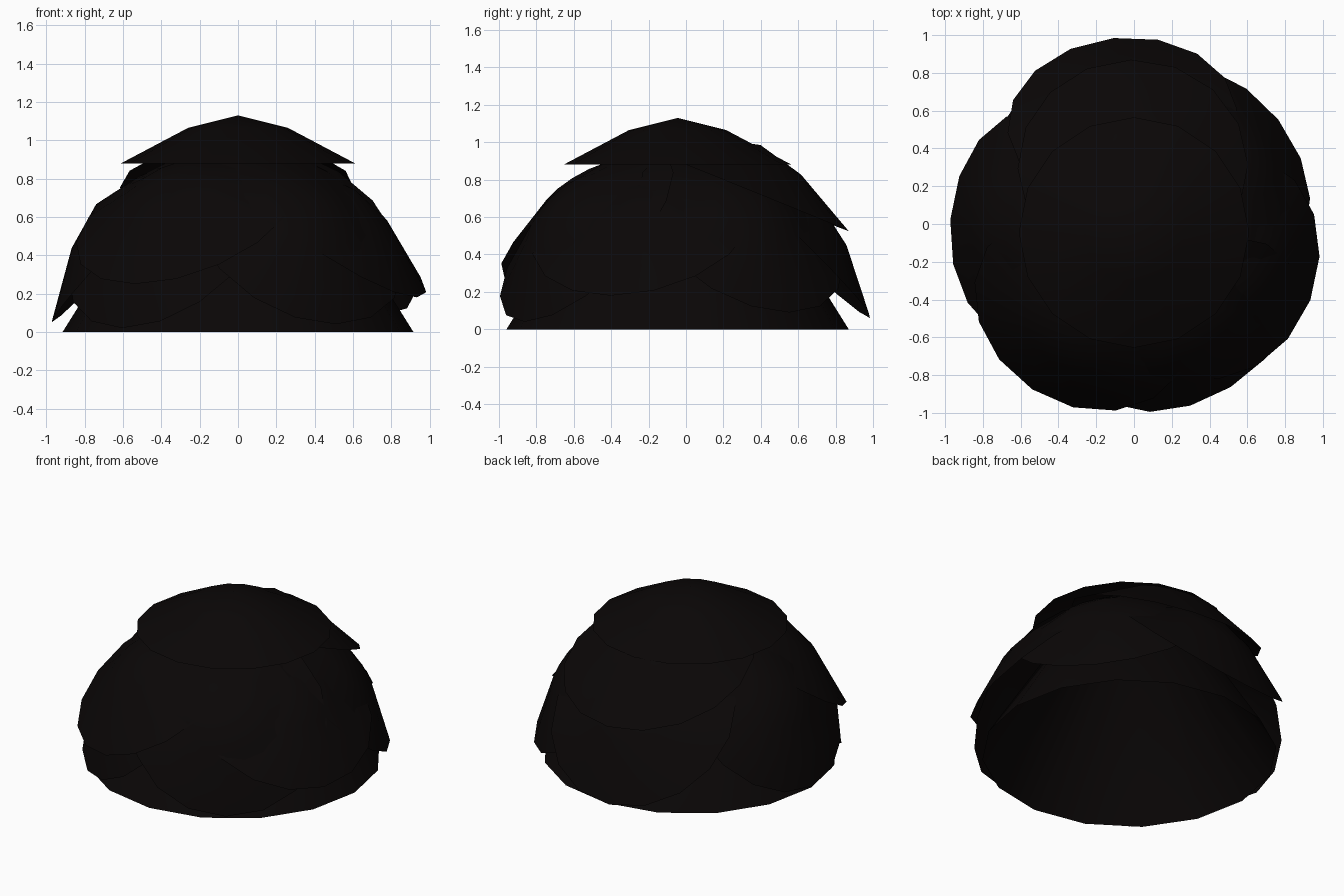
import bpy, bmesh
from math import radians, cos, sin, pi
from mathutils import Matrix, Vector

if "Cube" in bpy.data.objects:
    bpy.data.objects.remove(bpy.data.objects["Cube"])

SIDES = 16
CENTRE_Y = -0.045

mat = bpy.data.materials.new("dark_shell")
mat.diffuse_color = (0.003, 0.002, 0.002, 1)
mat.use_nodes = True
mat.node_tree.nodes["Principled BSDF"].inputs["Base Color"].default_value = mat.diffuse_color


def cap(name, profile, matrix):
    """Open shallow cap: apex plus rings of (radius, height), smooth shaded."""
    bm = bmesh.new()
    apex = bm.verts.new((0, 0, profile[0][1]))
    rings = [[bm.verts.new((r * cos(2 * pi * i / SIDES), r * sin(2 * pi * i / SIDES), z))
              for i in range(SIDES)] for r, z in profile[1:]]
    for i in range(SIDES):
        j = (i + 1) % SIDES
        bm.faces.new((apex, rings[0][i], rings[0][j]))
        for a, b in zip(rings, rings[1:]):
            bm.faces.new((a[i], b[i], b[j], a[j]))
    for f in bm.faces:
        f.smooth = True
    bm.transform(matrix)
    mesh = bpy.data.meshes.new(name)
    bm.to_mesh(mesh)
    bm.free()
    mesh.materials.append(mat)
    obj = bpy.data.objects.new(name, mesh)
    bpy.context.collection.objects.link(obj)
    return obj


PLATE = [(0, 0), (0.26, -0.065), (0.61, -0.25)]


def plate(name, azimuth, tilt, tip_radius, tip_z):
    """Plate leaning outwards at an azimuth, placed by its lowest rim point."""
    t = radians(tilt)
    apex = Vector((tip_radius - 0.61 * cos(t) + 0.25 * sin(t), 0,
                   tip_z + 0.61 * sin(t) + 0.25 * cos(t)))
    m = (Matrix.Translation((0, CENTRE_Y, 0)) @ Matrix.Rotation(radians(azimuth), 4, 'Z')
         @ Matrix.Translation(apex) @ Matrix.Rotation(t, 4, 'Y'))
    cap(name, PLATE, m)


# Inner dome, open underneath
cap("inner_dome", [(0, 1.1), (0.39, 0.84), (0.915, 0)], Matrix.Translation((0, CENTRE_Y, 0)))

# Top plate
plate("top_plate", 0, 0, 0.61, 0.88)

# Upper overlapping plates
plate("upper_back_plate", 91, 22, 0.915, 0.525)
plate("upper_front_plate", -123, 35, 0.99, 0.25)
plate("upper_right_plate", -21, 36, 1.0, 0.18)

# Lower overlapping plates
plate("lower_left_plate", 176, 47, 0.975, 0.05)
plate("lower_right_back_plate", 38, 46, 0.97, 0.09)
plate("lower_front_right_plate", -58, 50, 0.965, 0.04)
plate("lower_front_left_plate", -130, 50, 0.94, 0.02)
plate("lower_back_plate", 96, 44, 1.035, 0.06)
